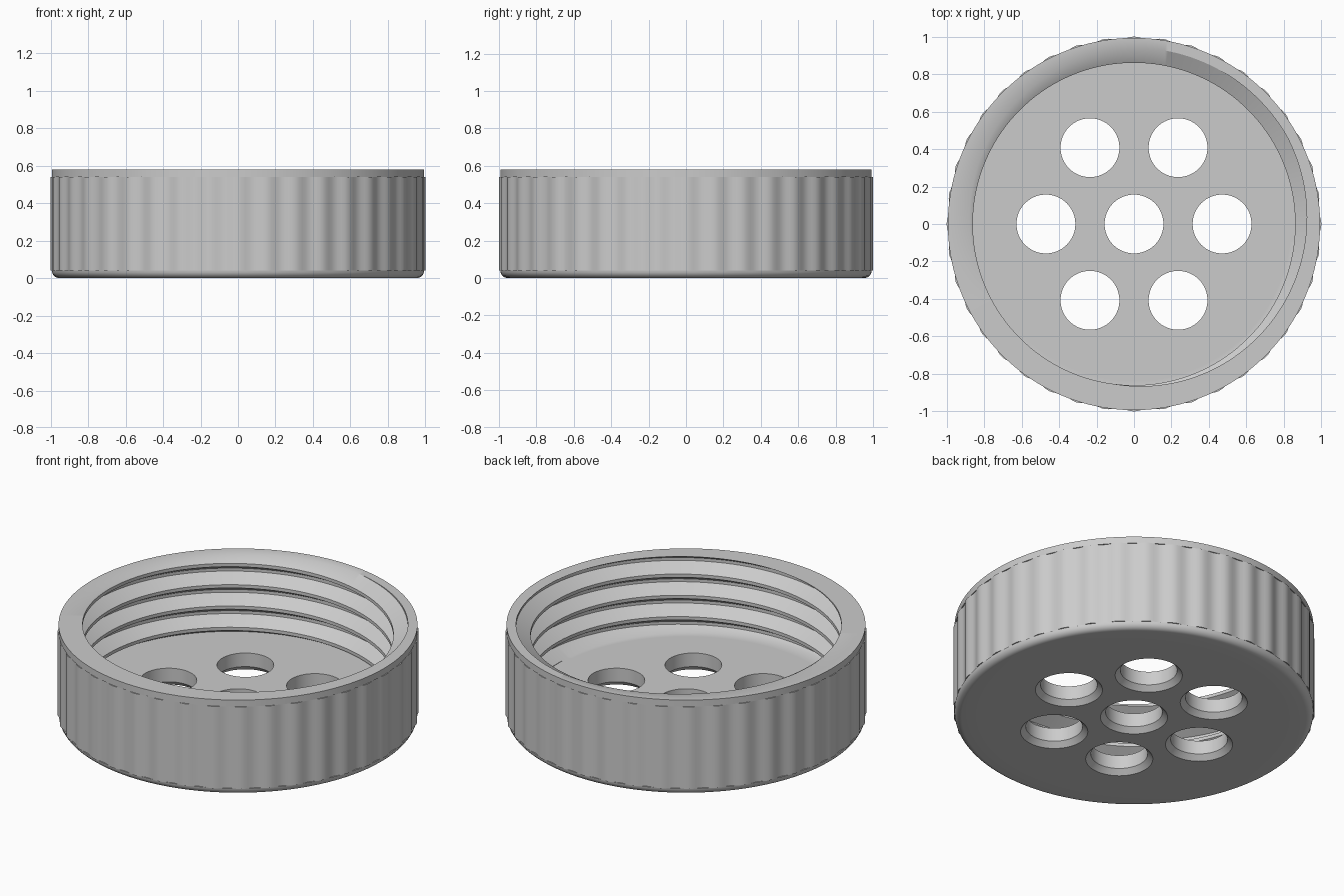
import bpy, bmesh, math

if "Cube" in bpy.data.objects:
    bpy.data.objects.remove(bpy.data.objects["Cube"])

N = 320                      # segments around
RIDGES = 40                  # grip ridges
H, FLOOR = 0.58, 0.113       # total height, floor top
R_BASE, FILLET = 0.993, 0.04
CREST, ROOT, PITCH = 0.86, 0.94, 0.13
R_PLATE = 0.84               # radius of the perforated plate
HOLE, HOLE_OUT, CHAMFER = 0.157, 0.186, 0.03
HOLE_SEG = 64
FLANK, HALF_CREST = 0.046, 0.01


def thread_radius(z, crest_z):
    """Trapezoid thread profile: radius at height z."""
    d = abs((z - crest_z + PITCH / 2) % PITCH - PITCH / 2)
    t = min(max((d - HALF_CREST) / FLANK, 0), 1)
    return CREST + (ROOT - CREST) * t


def column(i):
    """Wall section at step i, from the floor up the thread, over the rim and down the outside."""
    a = 2 * math.pi * i / N
    crest = H + PITCH * (math.degrees(a) - 235) / 360
    pts = [(R_PLATE, FLOOR)]
    # internal right-handed thread
    for k in range(-6, 3):
        for off in (-HALF_CREST - FLANK, -HALF_CREST, HALF_CREST, HALF_CREST + FLANK):
            z = min(max(crest + k * PITCH + off, FLOOR), H)
            pts.append((thread_radius(z, crest), z))
    # rim, ridged grip and rounded bottom edge
    grip = R_BASE + 0.007 * math.cos(RIDGES * a)
    pts += [(R_BASE, H), (R_BASE, H - 0.04), (grip, H - 0.04),
            (grip, FILLET), (R_BASE, FILLET)]
    for s in range(1, 7):
        b = math.pi / 2 * s / 6
        pts.append((R_BASE - FILLET + FILLET * math.cos(b), FILLET - FILLET * math.sin(b)))
    pts.append((R_PLATE, 0))
    return [(r * math.cos(a), r * math.sin(a), z) for r, z in pts]


def ring(bm, cx, cy, r, z, n):
    return [bm.verts.new((cx + r * math.cos(2 * math.pi * i / n),
                          cy + r * math.sin(2 * math.pi * i / n), z)) for i in range(n)]


def loop_edges(bm, vs):
    return [bm.edges.new((vs[i], vs[(i + 1) % len(vs)])) for i in range(len(vs))]


def bridge(bm, lo, hi):
    n = len(lo)
    for i in range(n):
        j = (i + 1) % n
        bm.faces.new((lo[i], lo[j], hi[j], hi[i]))


bm = bmesh.new()

# threaded wall
cols = [[bm.verts.new(p) for p in column(i)] for i in range(N + 1)]
for c0, c1 in zip(cols, cols[1:]):
    for j in range(len(c0) - 1):
        bm.faces.new((c0[j], c1[j], c1[j + 1], c0[j + 1]))

# perforated floor with chamfered holes
centres = [(0, 0)] + [(0.47 * math.cos(k * math.pi / 3), 0.47 * math.sin(k * math.pi / 3))
                      for k in range(6)]
top_edges = loop_edges(bm, ring(bm, 0, 0, R_PLATE, FLOOR, N))
low_edges = loop_edges(bm, ring(bm, 0, 0, R_PLATE, 0, N))
for cx, cy in centres:
    top = ring(bm, cx, cy, HOLE, FLOOR, HOLE_SEG)
    mid = ring(bm, cx, cy, HOLE, CHAMFER, HOLE_SEG)
    low = ring(bm, cx, cy, HOLE_OUT, 0, HOLE_SEG)
    top_edges += loop_edges(bm, top)
    low_edges += loop_edges(bm, low)
    bridge(bm, mid, top)
    bridge(bm, low, mid)
bmesh.ops.triangle_fill(bm, use_beauty=True, edges=top_edges, normal=(0, 0, 1))
bmesh.ops.triangle_fill(bm, use_beauty=True, edges=low_edges, normal=(0, 0, -1))

bmesh.ops.remove_doubles(bm, verts=bm.verts, dist=0.00005)
bmesh.ops.recalc_face_normals(bm, faces=bm.faces)

mesh = bpy.data.meshes.new("screw_cap")
bm.to_mesh(mesh)
bm.free()
cap = bpy.data.objects.new("screw_cap", mesh)
bpy.context.collection.objects.link(cap)

grey = bpy.data.materials.new("plain grey")
grey.diffuse_color = (0.6, 0.6, 0.6, 1)
grey.use_nodes = True
grey.node_tree.nodes["Principled BSDF"].inputs["Base Color"].default_value = grey.diffuse_color
mesh.materials.append(grey)

bpy.context.view_layer.objects.active = cap
cap.select_set(True)
bpy.ops.object.shade_smooth_by_angle(angle=math.radians(30))
